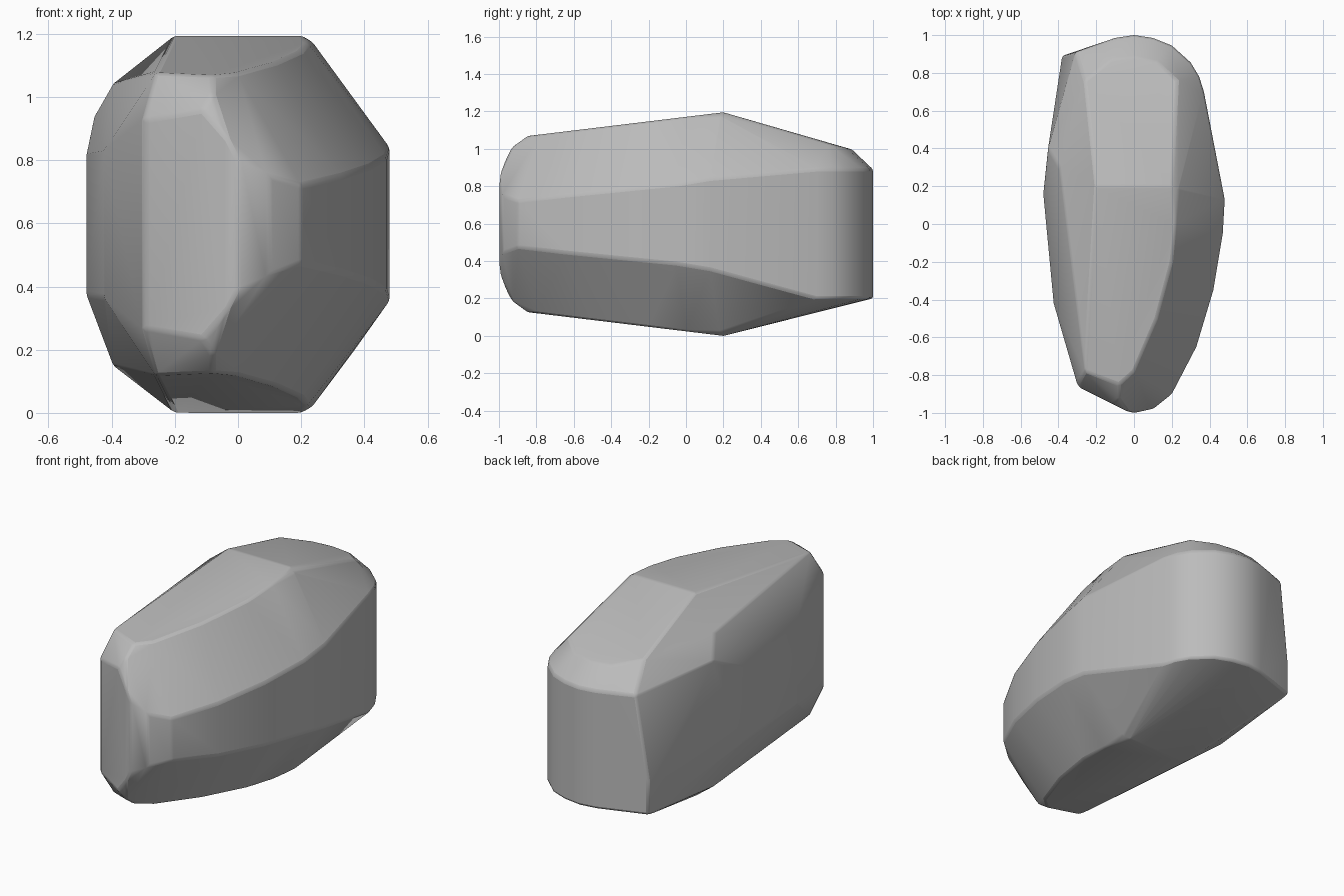
import bpy
import bmesh

HEIGHT = 1.195      # total height at the ridge
RIDGE_Y = 0.2       # the ridge crosses the body here

# Remove the default cube
default_cube = bpy.data.objects.get("Cube")
if default_cube:
    bpy.data.objects.remove(default_cube, do_unlink=True)


def make_material(name, value):
    """One flat grey, visible in the viewport and in a render."""
    material = bpy.data.materials.new(name)
    material.use_nodes = True
    colour = (value, value, value, 1.0)
    material.diffuse_color = colour
    material.node_tree.nodes["Principled BSDF"].inputs["Base Color"].default_value = colour
    return material


def top_height(y):
    """Height of the upper slopes, falling away from the ridge."""
    if y < RIDGE_Y:
        return HEIGHT - 0.121 * (RIDGE_Y - y)
    return HEIGHT - 0.287 * (y - RIDGE_Y)


def mirrored(x, y, z):
    """A point and its copy on the underside."""
    return [(x, y, z), (x, y, HEIGHT - z)]


points = []

# Curved nose and flanks: plan position and upper edge, mirrored to the underside
front_wall = [
    (-0.48, 0.16, 0.82), (-0.425, -0.42, 0.83), (-0.30, -0.85, 0.93),
    (-0.28, -0.87, 0.93), (-0.11, -0.955, 0.96), (-0.04, -0.99, 0.88),
    (0.0, -1.0, 0.80), (0.1, -0.98, 0.75), (0.2, -0.9, 0.72),
    (0.33, -0.65, 0.75), (0.42, -0.35, 0.78), (0.47, -0.05, 0.81),
    (0.48, 0.13, 0.84),
]
for corner in front_wall:
    points += mirrored(*corner)

# Upright rounded back wall
back_arc = [
    (0.37, 0.7), (0.345, 0.78), (0.3, 0.855), (0.2, 0.945),
    (0.1, 0.985), (0.0, 1.0), (-0.1, 0.985), (-0.2, 0.95), (-0.31, 0.91),
]
for x, y in back_arc:
    points += [(x, y, 0.2), (x, y, 0.89)]

# Sharp rear corner with its slanted facet
points += [(-0.38, 0.89, 0.2), (-0.38, 0.89, 0.38), (-0.455, 0.4, 0.94)]

# Edges of the sloping top and bottom panels
panel_edge = [
    (-0.2, RIDGE_Y), (0.2, RIDGE_Y), (0.22, 0.0), (0.2, -0.2),
    (0.12, -0.5), (0.0, -0.78), (-0.08, -0.85), (-0.26, -0.78),
]
for x, y in panel_edge:
    points += mirrored(x, y, top_height(y))
points += mirrored(0.235, 0.18, 1.175)
points += mirrored(-0.395, 0.3, 1.045)
points += mirrored(-0.08, -0.93, 1.01)

# Bevel above the back wall
for x, y in [(0.23, 0.76), (0.12, 0.86), (0.0, 0.885), (-0.12, 0.87), (-0.26, 0.76)]:
    points.append((x, y, top_height(y) - 0.01 * abs(x)))

# Wrap the corners in one faceted skin
bm = bmesh.new()
for point in points:
    bm.verts.new(point)
hull = bmesh.ops.convex_hull(bm, input=bm.verts)
loose = {v for v in hull["geom_interior"] + hull["geom_unused"]
         if isinstance(v, bmesh.types.BMVert)}
bmesh.ops.delete(bm, geom=list(loose), context="VERTS")
bmesh.ops.dissolve_limit(bm, angle_limit=0.02, verts=bm.verts, edges=bm.edges)
bmesh.ops.recalc_face_normals(bm, faces=bm.faces)

mesh = bpy.data.meshes.new("stone_body")
bm.to_mesh(mesh)
bm.free()
mesh.materials.append(make_material("light grey", 0.5))

stone = bpy.data.objects.new("stone_body", mesh)
bpy.context.collection.objects.link(stone)

# Slightly softened edges
bevel = stone.modifiers.new("soft_edges", "BEVEL")
bevel.width = 0.012
bevel.segments = 2
bevel.limit_method = "ANGLE"
bevel.angle_limit = 0.4

bpy.ops.object.select_all(action="DESELECT")
stone.select_set(True)
bpy.context.view_layer.objects.active = stone
bpy.ops.object.shade_smooth_by_angle(angle=0.5)
